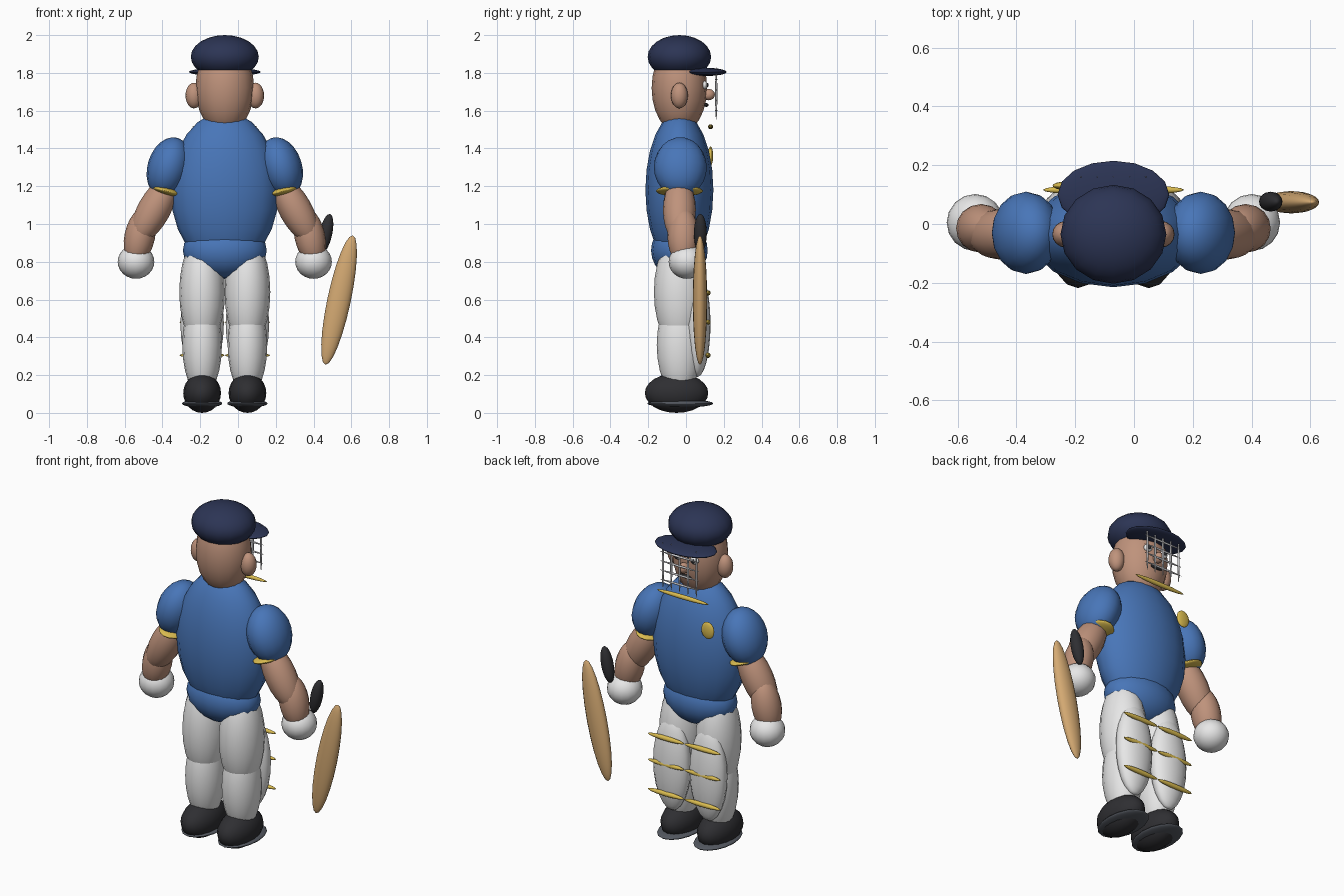
import bpy
import math

cube = bpy.data.objects.get("Cube")
if cube:
    bpy.data.objects.remove(cube, do_unlink=True)

CX, CY = -0.07, -0.035   # body axis


def material(name, rgb):
    m = bpy.data.materials.new(name)
    m.use_nodes = True
    m.diffuse_color = (*rgb, 1)
    m.node_tree.nodes["Principled BSDF"].inputs["Base Color"].default_value = (*rgb, 1)
    return m


navy = material("navy cloth", (0.025, 0.035, 0.09))
blue = material("blue shirt", (0.065, 0.18, 0.48))
skin = material("skin", (0.52, 0.29, 0.20))
white = material("white cloth", (0.8, 0.8, 0.8))
black = material("black", (0.028, 0.028, 0.032))
grey = material("sole grey", (0.09, 0.10, 0.12))
gold = material("gold trim", (0.70, 0.50, 0.08))
wood = material("wood", (0.66, 0.40, 0.17))
silver = material("silver wire", (0.6, 0.6, 0.62))


def ball(name, loc, radii, mat, tilt=0.0, segments=16, rings=12):
    """Smooth ellipsoid, tilted about the y axis."""
    bpy.ops.mesh.primitive_uv_sphere_add(
        segments=segments, ring_count=rings, radius=1, location=loc,
        rotation=(0, math.radians(tilt), 0))
    ob = bpy.context.object
    ob.name = name
    ob.scale = radii
    ob.data.materials.append(mat)
    bpy.ops.object.shade_smooth()
    return ob


def pair(name, dx, y, z, radii, mat, tilt=0.0, **kw):
    """Left and right copies either side of the body axis."""
    for side, s in (("left", 1), ("right", -1)):
        ball(f"{side}_{name}", (CX + s * dx, y, z), radii, mat, s * tilt, **kw)


# Head and face
ball("head", (CX, CY, 1.72), (0.155, 0.147, 0.24), skin)
pair("ear", 0.163, CY, 1.68, (0.045, 0.045, 0.068), skin)
ball("nose", (CX, 0.12, 1.685), (0.028, 0.033, 0.03), skin)
pair("eye", 0.055, 0.098, 1.735, (0.026, 0.016, 0.022), white)
pair("pupil", 0.055, 0.112, 1.735, (0.011, 0.008, 0.012), black)
ball("mouth", (CX, 0.107, 1.63), (0.04, 0.012, 0.01), black)

# Cap and peak
ball("cap", (CX, CY, 1.885), (0.18, 0.168, 0.115), navy)
ball("cap_peak", (CX, 0.1, 1.805), (0.19, 0.115, 0.022), navy)

# Wire face guard
for i in range(5):
    ball(f"guard_upright_{i + 1}", (CX + (i - 2) * 0.055, 0.16, 1.69),
         (0.006, 0.006, 0.138), silver, segments=8, rings=8)
for i in range(4):
    ball(f"guard_bar_{i + 1}", (CX, 0.16, 1.60 + i * 0.055),
         (0.13, 0.006, 0.006), silver, segments=8, rings=8)

# Torso
ball("torso", (CX, CY, 1.18), (0.287, 0.18, 0.415), blue)
ball("hips", (CX, CY, 0.86), (0.222, 0.15, 0.15), blue)
ball("collar_bar", (CX, 0.13, 1.515), (0.17, 0.013, 0.013), gold)
ball("chest_badge", (CX - 0.165, 0.13, 1.36), (0.042, 0.014, 0.05), gold)

# Arms
pair("sleeve", 0.297, CY + 0.005, 1.30, (0.112, 0.14, 0.163), blue, -17)
pair("sleeve_cuff", 0.31, CY, 1.175, (0.08, 0.125, 0.022), gold, -15)
pair("upper_arm", 0.375, CY, 1.075, (0.087, 0.087, 0.2), skin, -29)
pair("forearm", 0.45, CY + 0.02, 0.935, (0.081, 0.083, 0.155), skin, -12)
pair("glove", 0.47, 0.005, 0.80, (0.097, 0.097, 0.09), white)

# Legs
pair("thigh", 0.12, CY, 0.64, (0.121, 0.135, 0.3), white)
pair("shin", 0.12, CY, 0.36, (0.105, 0.12, 0.27), white)
pair("shoe", 0.12, -0.05, 0.105, (0.1, 0.168, 0.105), black)
pair("shoe_sole", 0.12, -0.03, 0.05, (0.107, 0.175, 0.022), grey)

# Leg pads with straps
pair("leg_pad", 0.12, 0.06, 0.47, (0.115, 0.07, 0.28), white)
for i, z in enumerate((0.305, 0.48, 0.635)):
    pair(f"pad_strap_{i + 1}", 0.12, 0.116, z, (0.12, 0.014, 0.014), gold)

# Bat
ball("bat_blade", (0.535, 0.074, 0.597), (0.062, 0.038, 0.35), wood, 12)
ball("bat_handle", (0.465, 0.076, 0.95), (0.034, 0.034, 0.105), black, 12)
